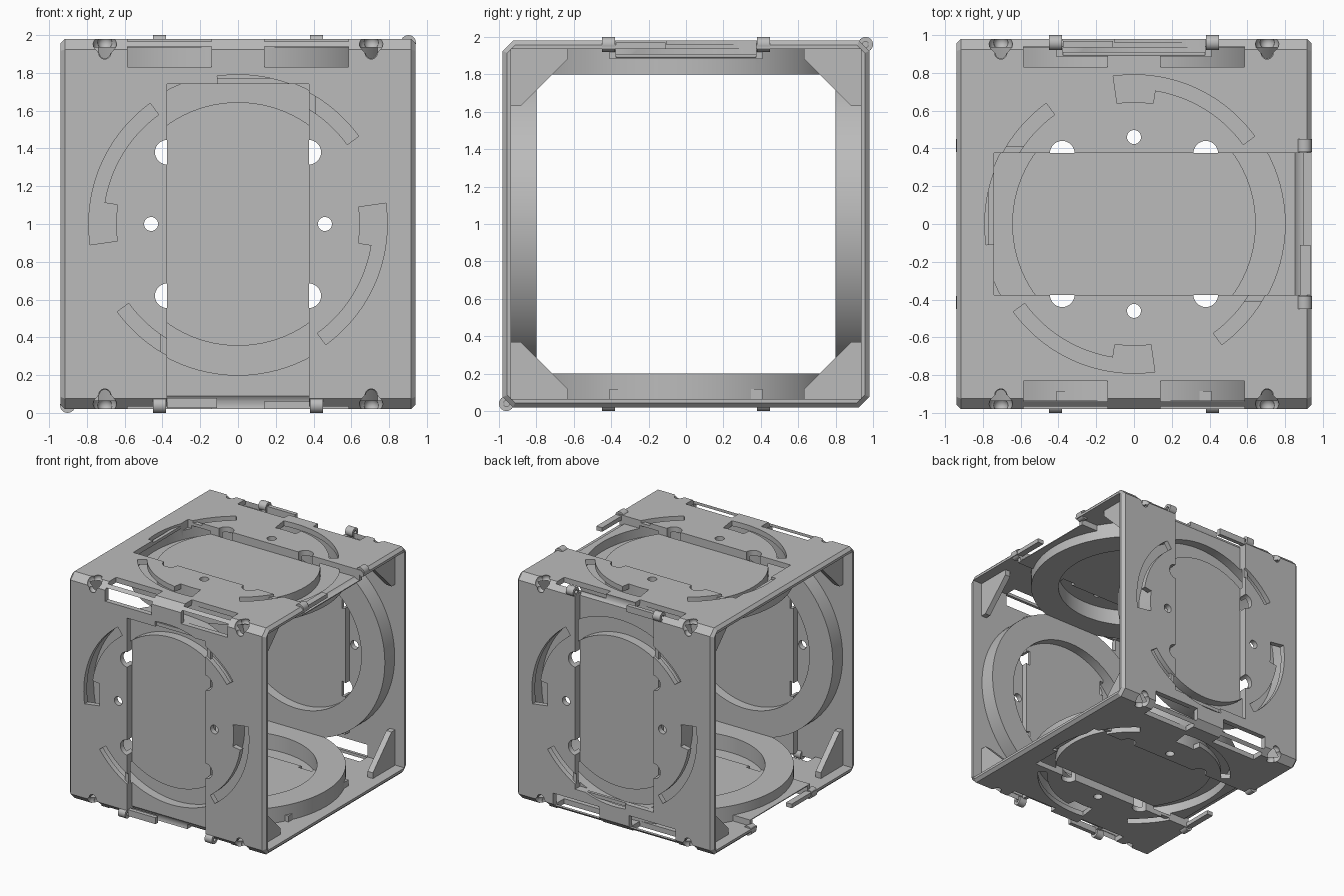
import bpy, bmesh
from math import cos, sin, radians, tau
from mathutils import Matrix, Vector

if "Cube" in bpy.data.objects:
    bpy.data.objects.remove(bpy.data.objects["Cube"], do_unlink=True)

grey = bpy.data.materials.new("light_grey")
grey.use_nodes = True
grey.diffuse_color = (0.5, 0.5, 0.5, 1)
grey.node_tree.nodes["Principled BSDF"].inputs["Base Color"].default_value = (0.5, 0.5, 0.5, 1)


def finish(name, bm, frame=Matrix()):
    bmesh.ops.transform(bm, matrix=frame, verts=bm.verts)
    bmesh.ops.recalc_face_normals(bm, faces=bm.faces)
    mesh = bpy.data.meshes.new(name)
    bm.to_mesh(mesh)
    bm.free()
    mesh.materials.append(grey)
    obj = bpy.data.objects.new(name, mesh)
    bpy.context.collection.objects.link(obj)
    return obj


def prism(name, pts, low, high, frame=Matrix()):
    """Outline extruded along the local third axis."""
    bm = bmesh.new()
    face = bm.faces.new([bm.verts.new((x, y, low)) for x, y in pts])
    grown = bmesh.ops.extrude_face_region(bm, geom=[face])["geom"]
    verts = [v for v in grown if isinstance(v, bmesh.types.BMVert)]
    bmesh.ops.translate(bm, verts=verts, vec=(0, 0, high - low))
    return finish(name, bm, frame)


def rect(u0, u1, v0, v1):
    return [(u0, v0), (u1, v0), (u1, v1), (u0, v1)]


def arc(r, a0, a1, n=16, cx=0, cy=0):
    angles = [radians(a0 + (a1 - a0) * i / n) for i in range(n + 1)]
    return [(cx + r * cos(a), cy + r * sin(a)) for a in angles]


def circle(r, cx=0, cy=0, n=32):
    return arc(r, 0, 360, n, cx, cy)[:-1]


def lathe(name, profile, frame, steps=96):
    """Closed (radius, height) profile turned about the local third axis."""
    bm = bmesh.new()
    verts = [bm.verts.new((r, 0, h)) for r, h in profile]
    edges = [bm.edges.new((verts[i - 1], verts[i])) for i in range(len(verts))]
    bmesh.ops.spin(bm, geom=verts + edges, cent=(0, 0, 0), axis=(0, 0, 1),
                   angle=tau, steps=steps)
    bmesh.ops.remove_doubles(bm, verts=bm.verts, dist=1e-4)
    return finish(name, bm, frame)


def ball(r, pos):
    bm = bmesh.new()
    bmesh.ops.create_uvsphere(bm, u_segments=20, v_segments=12, radius=r)
    return finish("ball_cutter", bm, Matrix.Translation(pos))


def cut(target, cutters):
    bpy.context.view_layer.objects.active = target
    for c in cutters:
        c.hide_render = True
        mod = target.modifiers.new("cut", 'BOOLEAN')
        mod.operation, mod.solver, mod.object = 'DIFFERENCE', 'EXACT', c
        bpy.ops.object.modifier_apply(modifier=mod.name)


def drop(cutters):
    for c in cutters:
        bpy.data.objects.remove(c, do_unlink=True)


# Chamfered square tube, open at both x ends
bm = bmesh.new()
bmesh.ops.create_cube(bm, size=1, matrix=Matrix.Translation((0, 0, 1)) @ Matrix.Diagonal((1.88, 1.96, 1.96, 1)))
long_edges = [e for e in bm.edges if abs(e.verts[0].co.x - e.verts[1].co.x) > 1]
bmesh.ops.bevel(bm, geom=long_edges, offset=0.055, segments=1, affect='EDGES')
rims = [e for e in bm.edges if abs(e.verts[0].co.x - e.verts[1].co.x) < 0.01]
bmesh.ops.bevel(bm, geom=rims, offset=0.024, segments=1, affect='EDGES')
shell = finish("outer_shell", bm)
along_x = Matrix(((0, 0, 1, 0), (1, 0, 0, 0), (0, 1, 0, 1), (0, 0, 0, 1)))
inner = [prism("inner_cutter", rect(-.935, .935, -.935, .935), -1.2, 1.2, along_x)]
cut(shell, inner)
drop(inner)

# Panels: name, outward direction, direction of the hinged end, half length
panels = [
    ("front", (0, -1, 0), (0, 0, -1), 0.98),
    ("back", (0, 1, 0), (0, 0, 1), 0.98),
    ("top", (0, 0, 1), (1, 0, 0), 0.94),
    ("bottom", (0, 0, -1), (-1, 0, 0), 0.94),
]
parts = [shell]
for name, out, end, half in panels:
    w, u = Vector(out), Vector(end)
    v = w.cross(u)
    frame = Matrix((u, v, w)).transposed().to_4x4()
    frame.translation = Vector((0, 0, 1)) + w * 0.98
    hinge_u = half - (0.02 if half > 0.95 else 0.038)
    # Frame turned so that its third axis follows the hinge
    hinge = frame @ Matrix(((1, 0, 0, hinge_u), (0, 0, 1, 0), (0, -1, 0, -0.02), (0, 0, 0, 1)))

    # Wide channel, hinge clearance and through holes
    channel = prism("channel_cutter", rect(-.74, half + .1, -.375, .375), -.07, .1, frame)
    clearance = prism("clearance_cutter", circle(.07), -.375, .375, hinge)
    holes = []
    for s in (-1, 1):
        holes.append(prism("hole_cutter", circle(.037, 0, s * .46), -.15, .1, frame))
        for t in (-1, 1):
            half_disc = arc(.065, 0, 180 * s, 16, t * .38, s * .375)
            holes.append(prism("half_hole_cutter", half_disc, -.15, .1, frame))

    # Bayonet slots, each with a wide entry at one end
    slots = []
    for k in range(4):
        a = 90 * k
        outline = (arc(.79, a + 36, a + 98, 24) + arc(.645, a + 98, a + 81, 8)
                   + arc(.715, a + 81, a + 36, 18))
        slots.append(prism("bayonet_cutter", outline, -.06, .1, frame))

    # Rectangular windows beside the edges
    for s in (-1, 1):
        a, b = sorted((s * .14, s * .585))
        if half > 0.95:
            slots.append(prism("window_cutter", rect(-.94, -.83, a, b), -.06, .1, frame))
        else:
            for lo, hi in ((-.94, -.83), (.83, .94)):
                slots.append(prism("window_cutter", rect(a, b, lo, hi), -.06, .1, frame))
    cut(shell, [channel, clearance] + holes + slots)

    # Channel floor and side walls
    trough = prism(name + "_channel", rect(-.77, half - .04, -.41, .41), -.097, -.02, frame)
    groove = lathe("groove_cutter", [(.645, -.15), (.8, -.15), (.8, -.045), (.645, -.045)], frame)
    cut(trough, [channel, clearance, groove] + holes)

    # Ring housing with an annular groove
    ring = lathe(name + "_ring_housing", [
        (.62, -.18), (.845, -.18), (.845, -.03), (.8, -.03),
        (.8, -.15), (.645, -.15), (.645, -.03), (.62, -.03)], frame)
    cut(ring, [channel])
    drop([channel, clearance, groove] + holes + slots)
    parts += [trough, ring]

    # Hinge knuckles and locking tab
    for s, side in ((-1, "a"), (1, "b")):
        lo = s * .415 - .035
        parts.append(lathe(f"{name}_hinge_knuckle_{side}", [
            (.016, lo), (.04, lo), (.04, lo + .07), (.016, lo + .07)], hinge, 24))
    parts.append(prism(name + "_locking_tab", rect(half - .06, half - .005, -.375, -.11), -.045, -.01, frame))

# Rounded notches on the long edges
for sx in (-1, 1):
    for sy in (-1, 1):
        for sz in (-1, 1):
            x = sx * .705
            balls = [ball(.063, (x, sy * .955, 1 + sz * .955)),
                     ball(.038, (x, sy * .96, 1 + sz * .905)),
                     ball(.038, (x, sy * .905, 1 + sz * .96))]
            cut(shell, balls)
            drop(balls)

# Corner gussets just inside each open end
corner = [(.94, .94), (.63, .94), (.63, .885), (.885, .63), (.94, .63)]
for sx, end_name in ((-1, "right"), (1, "left")):
    for sy, depth in ((-1, "front"), (1, "back")):
        for sz, level in ((-1, "lower"), (1, "upper")):
            pts = [(sy * a, sz * b) for a, b in corner]
            lo, hi = sorted((sx * .80, sx * .85))
            parts.append(prism(f"{end_name}_{depth}_{level}_gusset", pts, lo, hi, along_x))

# Smooth curved walls, crisp edges
bpy.ops.object.select_all(action='DESELECT')
for p in parts:
    p.select_set(True)
bpy.context.view_layer.objects.active = shell
bpy.ops.object.shade_smooth_by_angle(angle=radians(25))
